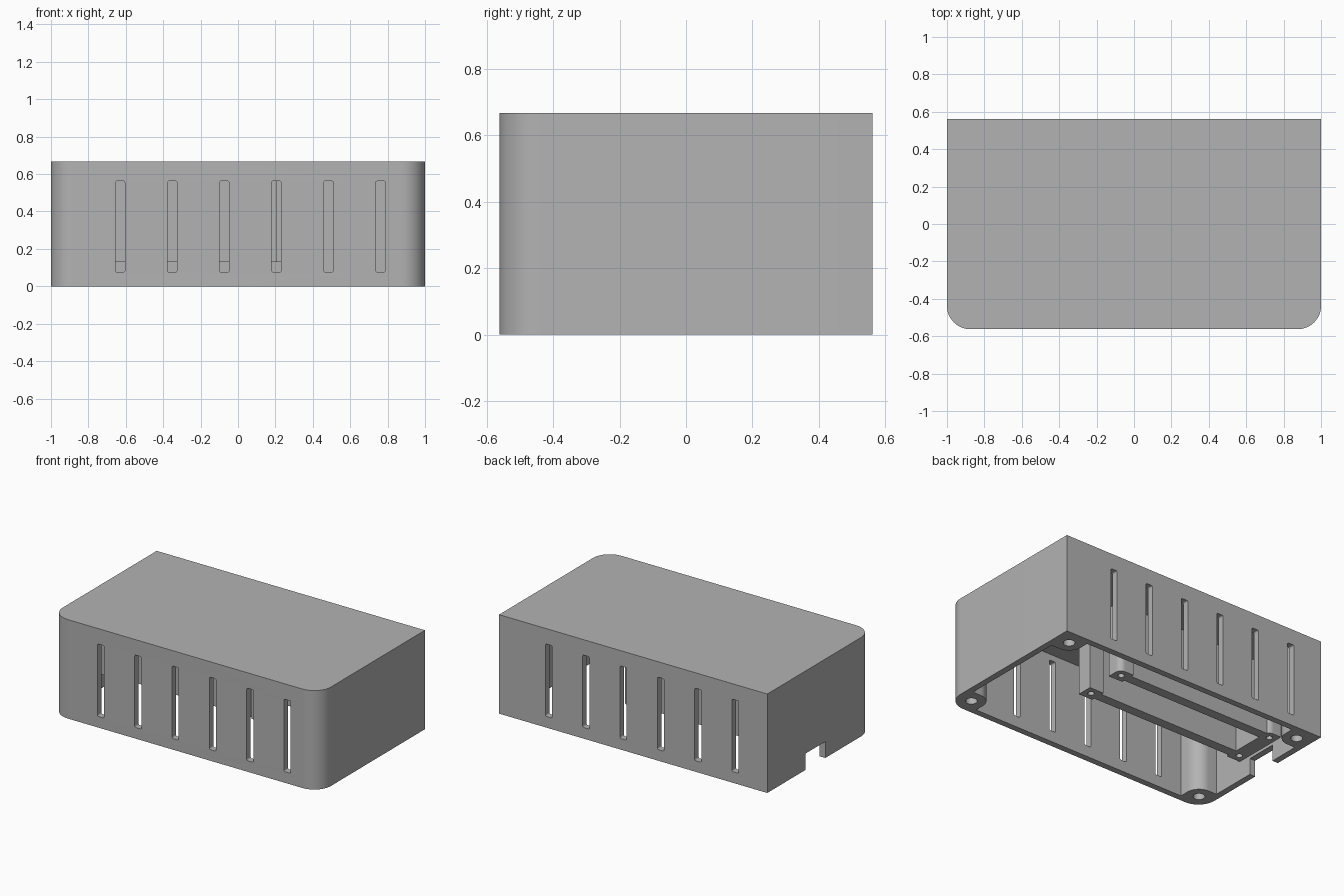
import bpy, bmesh, math
from mathutils import Matrix

if "Cube" in bpy.data.objects:
    bpy.data.objects.remove(bpy.data.objects["Cube"], do_unlink=True)

W, D, H = 1.0, 0.5625, 0.667      # half width, half depth, height
WALL, CEILING = 0.042, 0.604
RIM_Z = 0.13                      # underside of the inner mount

grey = bpy.data.materials.new("plain grey")
grey.use_nodes = True
grey.diffuse_color = (0.45, 0.45, 0.45, 1)
grey.node_tree.nodes["Principled BSDF"].inputs["Base Color"].default_value = grey.diffuse_color


def prism(name, a0, a1, b0, b1, lo, hi, radii=(0, 0, 0, 0), upright=False):
    """Extruded rectangle with its own radius at each corner (counter-clockwise)."""
    corners = [(a0, b0, 1, 1), (a1, b0, -1, 1), (a1, b1, -1, -1), (a0, b1, 1, -1)]
    points = []
    for i, (a, b, sa, sb) in enumerate(corners):
        r = radii[i]
        steps = 12 if r else 0
        for k in range(steps + 1):
            t = math.pi * (1 + i / 2) + math.pi / 2 * k / max(steps, 1)
            points.append((a + sa * r + r * math.cos(t), b + sb * r + r * math.sin(t)))
    bm = bmesh.new()
    face = bm.faces.new([bm.verts.new((a, b, lo)) for a, b in points])
    new = bmesh.ops.extrude_face_region(bm, geom=[face])["geom"]
    bmesh.ops.translate(bm, vec=(0, 0, hi - lo), verts=[v for v in new if isinstance(v, bmesh.types.BMVert)])
    if upright:                   # profile in x-z, extruded along -y
        bm.transform(Matrix.Rotation(math.pi / 2, 4, "X"))
    bmesh.ops.recalc_face_normals(bm, faces=bm.faces)
    return finish(name, bm)


def finish(name, bm):
    mesh = bpy.data.meshes.new(name)
    bm.to_mesh(mesh)
    bm.free()
    mesh.materials.append(grey)
    obj = bpy.data.objects.new(name, mesh)
    bpy.context.collection.objects.link(obj)
    return obj


def drill(x, y, r, lo, hi):
    bm = bmesh.new()
    bmesh.ops.create_cone(bm, cap_ends=True, segments=24, radius1=r, radius2=r, depth=hi - lo,
                          matrix=Matrix.Translation((x, y, (lo + hi) / 2)))
    return finish("drill", bm)


def combine(obj, others, operation="DIFFERENCE"):
    """Boolean the others into obj, then remove them."""
    for other in others:
        mod = obj.modifiers.new("cut", "BOOLEAN")
        mod.operation, mod.solver, mod.object = operation, "EXACT", other
    graph = bpy.context.evaluated_depsgraph_get()
    mesh = bpy.data.meshes.new_from_object(obj.evaluated_get(graph))
    obj.modifiers.clear()
    obj.data = mesh
    for other in others:
        bpy.data.objects.remove(other, do_unlink=True)


def smooth(obj):
    bpy.ops.object.select_all(action="DESELECT")
    obj.select_set(True)
    bpy.context.view_layer.objects.active = obj
    bpy.ops.object.shade_smooth_by_angle(angle=math.radians(30))


# Cavity, with the four screw bosses left standing in its corners
R = 0.125
r_in = R - WALL
cavity = prism("cavity", WALL - W, W - WALL, WALL - D, D - WALL, -0.1, CEILING, (r_in, r_in, 0, 0))
HX, HY, BOSS = 0.896, 0.458, 0.09
bosses, screw_holes = [], []
for sx in (-1, 1):
    for sy in (-1, 1):
        xs = sorted((sx * (HX - BOSS), sx * 1.2))
        ys = sorted((sy * (HY - BOSS), sy * 0.8))
        inner = {(1, 1): 0, (-1, 1): 1, (-1, -1): 2, (1, -1): 3}[sx, sy]
        radii = [BOSS if i == inner else 0 for i in range(4)]
        bosses.append(prism("boss", *xs, *ys, -0.2, 0.8, radii))
        screw_holes.append(drill(sx * HX, sy * HY, 0.036, -0.1, 0.4))
combine(cavity, bosses)

# Cover: rounded front corners, vent slots front and back, cable notch
cover = prism("cover", -W, W, -D, D, 0, H, (R, R, 0, 0))
cuts = [cavity] + screw_holes
for i in range(6):
    x = -0.63 + 0.2784 * i
    for side in (-1, 1):
        c = -side * x
        near, far = sorted((-side * (D + 0.05), -side * (D - WALL - 0.01)))
        cuts.append(prism("slot", c - 0.025, c + 0.025, 0.075, 0.563, near, far, (0.01,) * 4, True))
cuts.append(prism("notch", -W - 0.1, -W + WALL + 0.01, -0.055, 0.158, -0.1, 0.11))
combine(cover, cuts)
smooth(cover)

# Hanging mount: two rails, an end rail and four drilled posts
X0, X1, Y0, Y1 = -0.91, 0.257, -0.097, 0.185
TOP, RAIL, POST = CEILING + 0.02, 0.033, 0.0525
mount = prism("board_mount", X0, X1, Y0 - RAIL, Y0 + RAIL, RIM_Z, TOP)
parts = [prism("rail", X0, X1, Y1 - RAIL, Y1 + RAIL, RIM_Z, TOP),
         prism("end_rail", WALL - W - 0.02, X0 + POST, Y0, Y1, RIM_Z, TOP)]
pilots = []
for x in (X0, X1):
    for y in (Y0, Y1):
        round_corner = (0, 0, 0.04 if y == Y1 else 0, 0)
        parts.append(prism("post", x - POST, x + POST, y - POST, y + POST, RIM_Z, TOP, round_corner))
        pilots.append(drill(x, y, 0.02, RIM_Z - 0.1, RIM_Z + 0.15))
combine(mount, parts, "UNION")
combine(mount, pilots)
smooth(mount)
